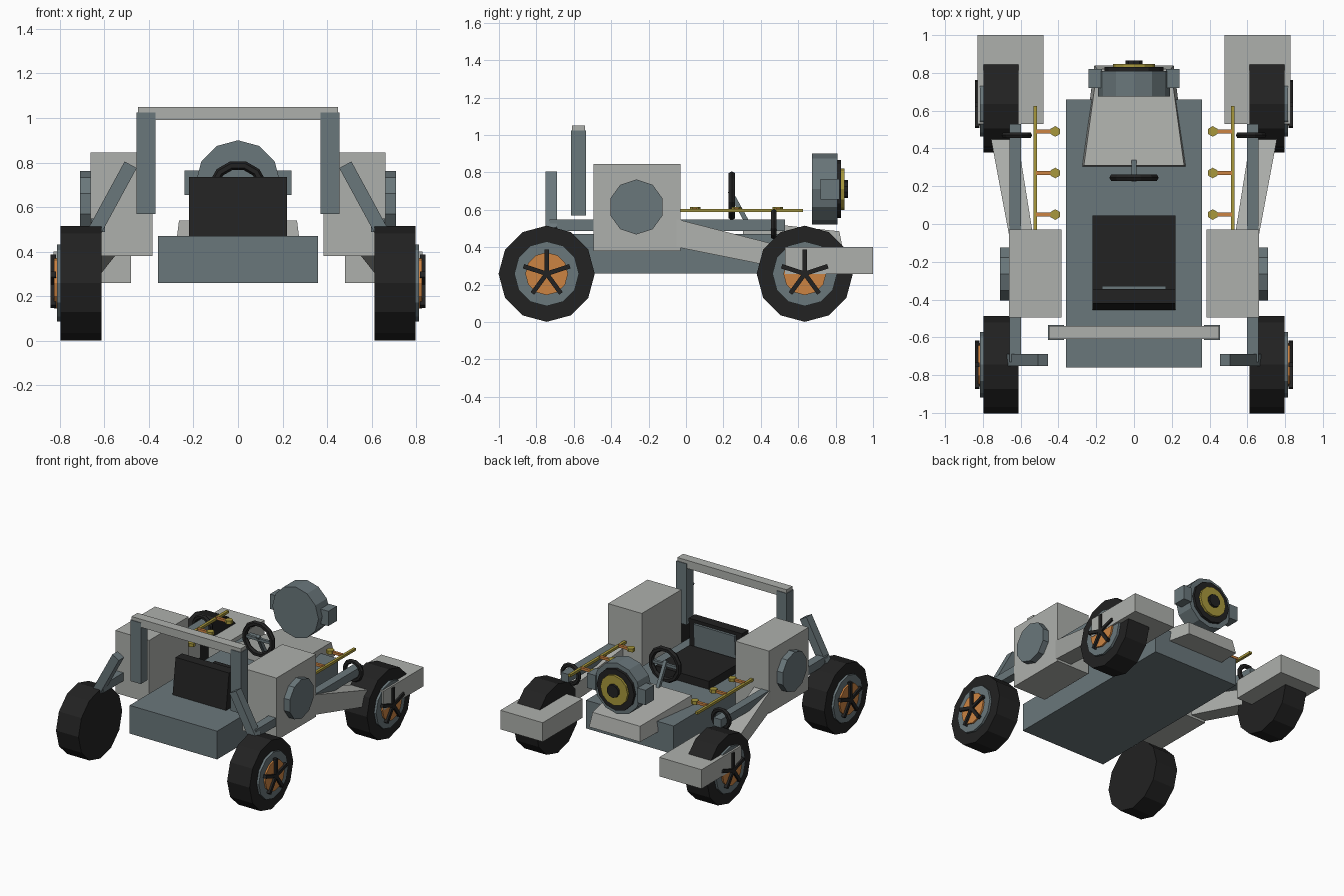
import bpy, bmesh, math
from mathutils import Vector

if "Cube" in bpy.data.objects:
    bpy.data.objects.remove(bpy.data.objects["Cube"])


def material(name, r, g, b):
    def lin(c):
        c /= 255
        return c / 12.92 if c < 0.04 else ((c + 0.055) / 1.055) ** 2.4
    m = bpy.data.materials.new(name)
    m.diffuse_color = (lin(r), lin(g), lin(b), 1)
    m.use_nodes = True
    m.node_tree.nodes["Principled BSDF"].inputs["Base Color"].default_value = m.diffuse_color
    return m


LIGHT = material("light_grey", 174, 176, 172)
SLATE = material("slate_grey", 106, 119, 123)
BLACK = material("black", 34, 34, 34)
YELLOW = material("brass_yellow", 168, 152, 60)
ORANGE = material("orange", 204, 131, 66)


def loft(name, rings, mat, closed=False):
    """Skin a list of equal-length point rings; cap the ends unless closed."""
    bm = bmesh.new()
    vs = [[bm.verts.new(p) for p in r] for r in rings]
    n = len(vs[0])
    pairs = list(zip(vs, vs[1:])) + ([(vs[-1], vs[0])] if closed else [])
    for a, b in pairs:
        for i in range(n):
            j = (i + 1) % n
            bm.faces.new((a[i], a[j], b[j], b[i]))
    if not closed:
        bm.faces.new(vs[0][::-1])
        bm.faces.new(vs[-1])
    bmesh.ops.recalc_face_normals(bm, faces=bm.faces)
    me = bpy.data.meshes.new(name)
    bm.to_mesh(me)
    bm.free()
    me.materials.append(mat)
    ob = bpy.data.objects.new(name, me)
    bpy.context.collection.objects.link(ob)
    return ob


def box(name, x, y, z, mat):
    ring = lambda h: [(x[0], y[0], h), (x[1], y[0], h), (x[1], y[1], h), (x[0], y[1], h)]
    return loft(name, [ring(z[0]), ring(z[1])], mat)


def circle(axis, c, r, n, turn=0.0):
    """Polygon around an axis; the first corner points up (or to +y for z)."""
    pts = []
    for i in range(n):
        a = 2 * math.pi * i / n + turn
        u, v = r * math.sin(a), r * math.cos(a)
        off = {"x": (0, u, v), "y": (u, 0, v), "z": (u, v, 0)}[axis]
        pts.append(Vector(c) + Vector(off))
    return pts


def disc(name, axis, c, r, lo, hi, n, mat):
    """Prism along an axis from lo to hi."""
    k = "xyz".index(axis)
    a, b = list(c), list(c)
    a[k], b[k] = lo, hi
    return loft(name, [circle(axis, a, r, n), circle(axis, b, r, n)], mat)


def hoop(name, c, big, small, n, mat):
    """Low-sided torus around the y axis."""
    rings = []
    for i in range(n):
        a = 2 * math.pi * (i + 0.5) / n
        d = Vector((math.sin(a), 0, math.cos(a)))
        rings.append([Vector(c) + d * (big + small * math.cos(t)) + Vector((0, small * math.sin(t), 0))
                      for t in (k * math.pi / 3 for k in range(6))])
    return loft(name, rings, mat, closed=True)


def bar(name, a, b, w, mat, side):
    """Square bar from a to b; side is one width direction."""
    a, b = Vector(a), Vector(b)
    p = Vector(side).normalized() * w / 2
    q = (b - a).cross(p).normalized() * w / 2
    return loft(name, [[e + p + q, e + p - q, e - p - q, e - p + q] for e in (a, b)], mat)


# Chassis and tapered hood
box("chassis", (-.36, .36), (-.76, .66), (.26, .47), SLATE)
loft("hood", [
    [(-.28, .30, .42), (.28, .30, .42), (.265, .31, .54), (-.265, .31, .54)],
    [(-.21, .84, .38), (.21, .84, .38), (.195, .82, .485), (-.195, .82, .485)]], LIGHT)

# Seat, with a backrest that leans slightly and a pad on its front
box("seat_cushion", (-.22, .22), (-.42, .045), (.47, .53), BLACK)
loft("seat_back", [
    [(-.22, -.455, .47), (.22, -.455, .47), (.22, -.36, .47), (-.22, -.36, .47)],
    [(-.22, -.42, .735), (.22, -.42, .735), (.22, -.345, .735), (-.22, -.345, .735)]], BLACK)
loft("seat_pad", [
    [(-.17, -.37, .54), (.17, -.37, .54), (.17, -.338, .54), (-.17, -.338, .54)],
    [(-.17, -.37, .71), (.17, -.37, .71), (.17, -.328, .71), (-.17, -.328, .71)]], SLATE)

# Steering wheel and column
hoop("steering_wheel", (0, .245, .675), .115, .02, 12, BLACK)
bar("steering_column", (0, .235, .70), (0, .345, .50), .025, SLATE, (1, 0, 0))
bar("steering_spoke", (-.11, .245, .675), (.11, .245, .675), .02, SLATE, (0, 1, 0))

# Round lamp at the nose
LAMP = (0, 0, .71)
disc("lamp_drum", "y", LAMP, .19, .675, .81, 12, SLATE)
disc("lamp_ring", "y", LAMP, .155, .80, .83, 12, BLACK)
disc("lamp_lens", "y", LAMP, .112, .82, .847, 12, YELLOW)
disc("lamp_centre", "y", LAMP, .048, .84, .865, 10, BLACK)

# Roll bar top
box("roll_bar", (-.45, .45), (-.61, -.54), (.99, 1.05), LIGHT)


def wheel(label, s, y):
    c = (0, y, .258)
    disc(label + "_tyre", "x", c, .257, s * .612, s * .797, 12, BLACK)
    disc(label + "_rim", "x", c, .173, s * .78, s * .814, 12, SLATE)
    disc(label + "_hub", "x", c, .114, s * .80, s * .826, 12, ORANGE)
    for i in range(5):
        a = 2 * math.pi * i / 5
        x = s * .829
        bar(f"{label}_spoke_{i}", (x, y, .258),
            (x, y + .13 * math.sin(a), .258 + .13 * math.cos(a)), .024, BLACK, (1, 0, 0))


for s, side in ((1, "right"), (-1, "left")):
    X = lambda a, b: (s * a, s * b)

    wheel(side + "_rear_wheel", s, -.745)
    wheel(side + "_front_wheel", s, .635)

    # Lamp ear and roll bar post
    box(side + "_lamp_ear", X(.17, .24), (.72, .82), (.655, .765), SLATE)
    box(side + "_roll_post", X(.37, .455), (-.615, -.535), (.57, 1.025), SLATE)

    # Side tank with its round cap
    box(side + "_tank", X(.385, .663), (-.495, -.03), (.38, .845), LIGHT)
    disc(side + "_tank_cap", "x", (0, -.265, .615), .147, s * .64, s * .71, 10, SLATE)

    # Side beam, collar and rear strut
    box(side + "_beam", X(.597, .66), (-.73, .53), (.487, .548), SLATE)
    hoop(side + "_beam_collar", (s * .62, .47, .522), .067, .017, 12, BLACK)
    bar(side + "_rear_strut", (s * .482, -.72, .79), (s * .645, -.72, .49), .062, SLATE, (0, 1, 0))

    # Front suspension arm and block fender
    loft(side + "_front_arm", [
        [(s * .525, -.12, .415), (s * .65, -.12, .415), (s * .65, -.12, .568), (s * .525, -.12, .568)],
        [(s * .64, .60, .27), (s * .785, .60, .27), (s * .785, .60, .383), (s * .64, .60, .383)]], LIGHT)
    box(side + "_fender", X(.48, .828), (.53, 1.0), (.258, .40), LIGHT)

    # Rail with three knobbed pegs
    box(side + "_rail", X(.513, .533), (-.04, .625), (.587, .605), YELLOW)
    for i, y in enumerate((.05, .27, .49)):
        box(f"{side}_peg_{i}", X(.43, .52), (y - .01, y + .01), (.592, .61), ORANGE)
        disc(f"{side}_knob_{i}", "z", (s * .417, y, 0), .028, .59, .615, 6, YELLOW)
